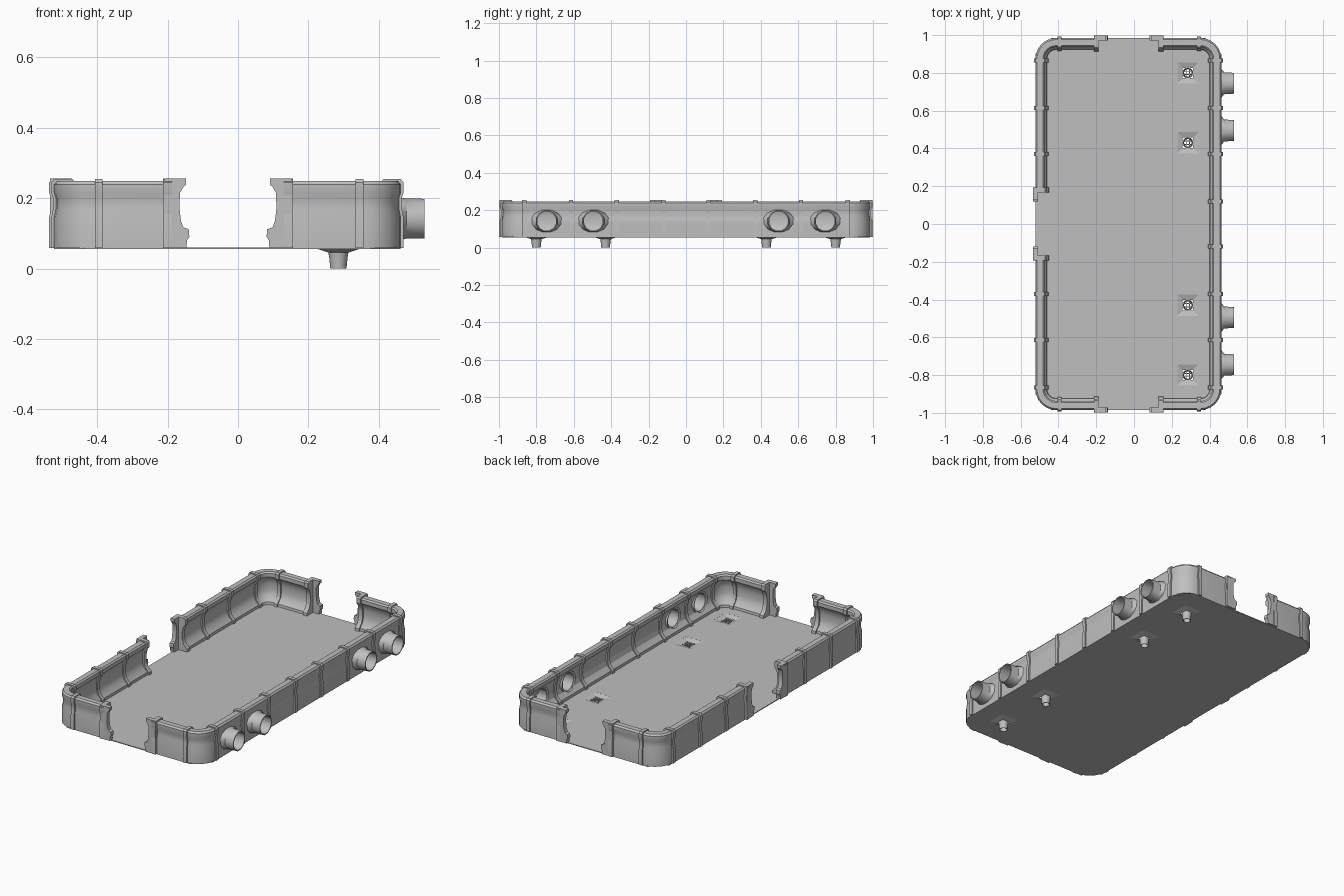
import bpy, bmesh
from math import sin, cos, pi, radians
from mathutils import Vector

cube = bpy.data.objects.get("Cube")
if cube:
    bpy.data.objects.remove(cube, do_unlink=True)

grey = bpy.data.materials.new("light_grey")
grey.use_nodes = True
grey.diffuse_color = (0.52, 0.52, 0.52, 1)
grey.node_tree.nodes["Principled BSDF"].inputs["Base Color"].default_value = grey.diffuse_color

CX, HX, HY, R = -0.03, 0.492, 0.985, 0.11
BASE, PIPE_Z = 0.058, 0.142


def finish(bm, name, smooth=True):
    bmesh.ops.recalc_face_normals(bm, faces=bm.faces)
    mesh = bpy.data.meshes.new(name)
    bm.to_mesh(mesh)
    bm.free()
    obj = bpy.data.objects.new(name, mesh)
    obj.data.materials.append(grey)
    bpy.context.collection.objects.link(obj)
    if smooth:
        bpy.ops.object.select_all(action='DESELECT')
        obj.select_set(True)
        bpy.context.view_layer.objects.active = obj
        bpy.ops.object.shade_smooth_by_angle(angle=radians(35))
    return obj


def loft(bm, rings, caps=True, loop=False):
    """Skin closed rings of points, with end caps or joined back to the start."""
    rows = [[bm.verts.new(p) for p in ring] for ring in rings]
    pairs = list(zip(rows, rows[1:])) + ([(rows[-1], rows[0])] if loop else [])
    for a, b in pairs:
        n = len(a)
        for i in range(n):
            bm.faces.new((a[i], a[(i + 1) % n], b[(i + 1) % n], b[i]))
    if caps and not loop:
        bm.faces.new(rows[0])
        bm.faces.new(rows[-1])


def sweep(bm, profile, stations):
    """Carry a (depth, height) profile along (x, y, outward angle) stations."""
    loft(bm, [[(x - d * cos(a), y - d * sin(a), z) for d, z in profile]
              for x, y, a in stations])


def corner(sx, sy, start):
    ox, oy = CX + sx * (HX - R), sy * (HY - R)
    angles = [radians(start + 15 * i) for i in range(7)]
    return [(ox + R * cos(a), oy + R * sin(a), a) for a in angles]


def boolean(obj, cutter):
    mod = obj.modifiers.new("cut", 'BOOLEAN')
    mod.object = cutter
    mod.operation = 'DIFFERENCE'
    mod.solver = 'EXACT'
    cutter.hide_render = True
    cutter.hide_viewport = True
    bpy.context.view_layer.update()
    graph = bpy.context.evaluated_depsgraph_get()
    mesh = bpy.data.meshes.new_from_object(obj.evaluated_get(graph))
    obj.modifiers.clear()
    obj.data = mesh
    bpy.data.objects.remove(cutter, do_unlink=True)


# Wall section: round rim, thin coved middle, wide foot
wall = [(0, BASE), (0, .145), (.005, .17), (.005, .2), (0, .215), (0, .238), (.008, .248),
        (.04, .248), (.048, .24), (.048, .218), (.034, .2), (.028, .17), (.028, .13),
        (.036, .1), (.06, .075), (.062, BASE)]
rib = [(d + (-.008 if d < .02 else .008), z + (.006 if z > .23 else 0)) for d, z in wall]
post = [(d + (-.014 if d < .02 else .01), z + (.007 if z > .23 else 0)) for d, z in wall]

L, RT = CX - HX, CX + HX
GATE_L, GATE_R, GATE_S = -.2, .143, .18
F, B = -pi / 2, pi / 2

# Perimeter walls, broken by three gates
bm = bmesh.new()
sweep(bm, wall, [(GATE_R, -HY, F)] + corner(1, -1, -90) + corner(1, 1, 0) + [(GATE_R, HY, B)])
sweep(bm, wall, [(GATE_L, HY, B)] + corner(-1, 1, 90) + [(L, GATE_S, pi)])
sweep(bm, wall, [(L, -GATE_S, pi)] + corner(-1, -1, 180) + [(GATE_L, -HY, 3 * pi / 2)])
walls = finish(bm, "perimeter_walls", False)

PIPES = [s * y for s in (-1, 1) for y in (.495, .745)]


def oval(x, y, ry, rz, n=12):
    return [(x, y + ry * cos(2 * pi * (i + .5) / n), PIPE_Z + rz * sin(2 * pi * (i + .5) / n))
            for i in range(n)]


# Openings for the side pipes
bm = bmesh.new()
for y in PIPES:
    loft(bm, [oval(.36, y, .055, .055), oval(.6, y, .055, .055)])
boolean(walls, finish(bm, "pipe_cutter", False))
bpy.ops.object.select_all(action='DESELECT')
walls.select_set(True)
bpy.context.view_layer.objects.active = walls
bpy.ops.object.shade_smooth_by_angle(angle=radians(35))

# Hollow side pipes with flared collars
bm = bmesh.new()
for y in PIPES:
    rings = [(.425, .066, .062), (.458, .085, .062), (.478, .06, .059), (.53, .057, .058),
             (.53, .051, .052), (.43, .051, .052)]
    loft(bm, [oval(x, y, ry, rz) for x, ry, rz in rings], loop=True)
finish(bm, "side_pipes")


def band(bm, profile, x, y, a, half):
    tx, ty = -sin(a) * half, cos(a) * half
    sweep(bm, profile, [(x - tx, y - ty, a), (x + tx, y + ty, a)])


# Ribs wrapped over the walls
bm = bmesh.new()
for s in (-1, 1):
    for y in (.12, .37, .615, .865):
        band(bm, rib, RT, s * y, 0, .011)
        if y > GATE_S:
            band(bm, rib, L, s * y, pi, .011)
    for x in (-.395, .345):
        band(bm, rib, x, s * HY, s * B, .011)
finish(bm, "wall_ribs")

# Gate posts, each with a notched flange facing the opening
flange = [(-.01, BASE), (.054, BASE), (.055, .08), (.062, .09), (.06, .112), (.045, .117),
          (.038, .135), (.034, .17), (.035, .215), (.045, .232), (.052, .238), (.052, .255),
          (-.01, .255)]
gates = [(L, s * GATE_S, pi, (0, -s)) for s in (-1, 1)]
for s in (-1, 1):
    gates += [(GATE_L, s * HY, s * B, (1, 0)), (GATE_R, s * HY, s * B, (-1, 0))]
bm = bmesh.new()
for x, y, a, (ux, uy) in gates:
    band(bm, post, x, y, a, .013)
    loft(bm, [[(x + u * ux - d * cos(a), y + u * uy - d * sin(a), z) for u, z in flange]
              for d in (-.012, .014)])
finish(bm, "gate_posts")

# Thin floor with clipped corners
DRAIN_X = .285
DRAINS = [s * y for s in (-1, 1) for y in (.43, .8)]
CLIP = .085
quarter = [(HX - CLIP, HY), (HX, HY - CLIP)]
outline = quarter + [(x, -y) for x, y in quarter[::-1]]
outline += [(-x, -y) for x, y in quarter] + [(-x, y) for x, y in quarter[::-1]]
bm = bmesh.new()
loft(bm, [[(CX + x, y, z) for x, y in outline] for z in (.055, .06)])
floor = finish(bm, "floor", False)


def square(y, h, z):
    return [(DRAIN_X + sx * h, y + sy * h, z) for sx, sy in ((-1, -1), (1, -1), (1, 1), (-1, 1))]


bm = bmesh.new()
for y in DRAINS:
    loft(bm, [square(y, .056, .02), square(y, .056, .1)])
boolean(floor, finish(bm, "drain_cutter", False))

# Sunken drain pans
bm = bmesh.new()
for y in DRAINS:
    rings = [(.057, .06), (.027, .05), (.027, .045), (.057, .055)]
    loft(bm, [square(y, h, z) for h, z in rings], loop=True)
finish(bm, "drain_pans", False)


def circle(y, r, z, n=12):
    return [(DRAIN_X + r * cos(2 * pi * i / n), y + r * sin(2 * pi * i / n), z) for i in range(n)]


# Tapered drain spouts
bm = bmesh.new()
for y in DRAINS:
    rings = [(.029, .05), (.026, .03), (.023, 0), (.02, 0), (.023, .03), (.025, .05)]
    loft(bm, [circle(y, r, z) for r, z in rings], loop=True)
finish(bm, "drain_spouts")

# Crossed grate bars
bm = bmesh.new()
for y in DRAINS:
    for off in (-.009, .009):
        for size, shift in (((.004, .054, .004), (off, 0)), ((.054, .004, .004), (0, off))):
            made = bmesh.ops.create_cube(bm, size=1)["verts"]
            bmesh.ops.scale(bm, vec=Vector(size), verts=made)
            bmesh.ops.translate(bm, vec=(DRAIN_X + shift[0], y + shift[1], .048), verts=made)
finish(bm, "drain_grates", False)
